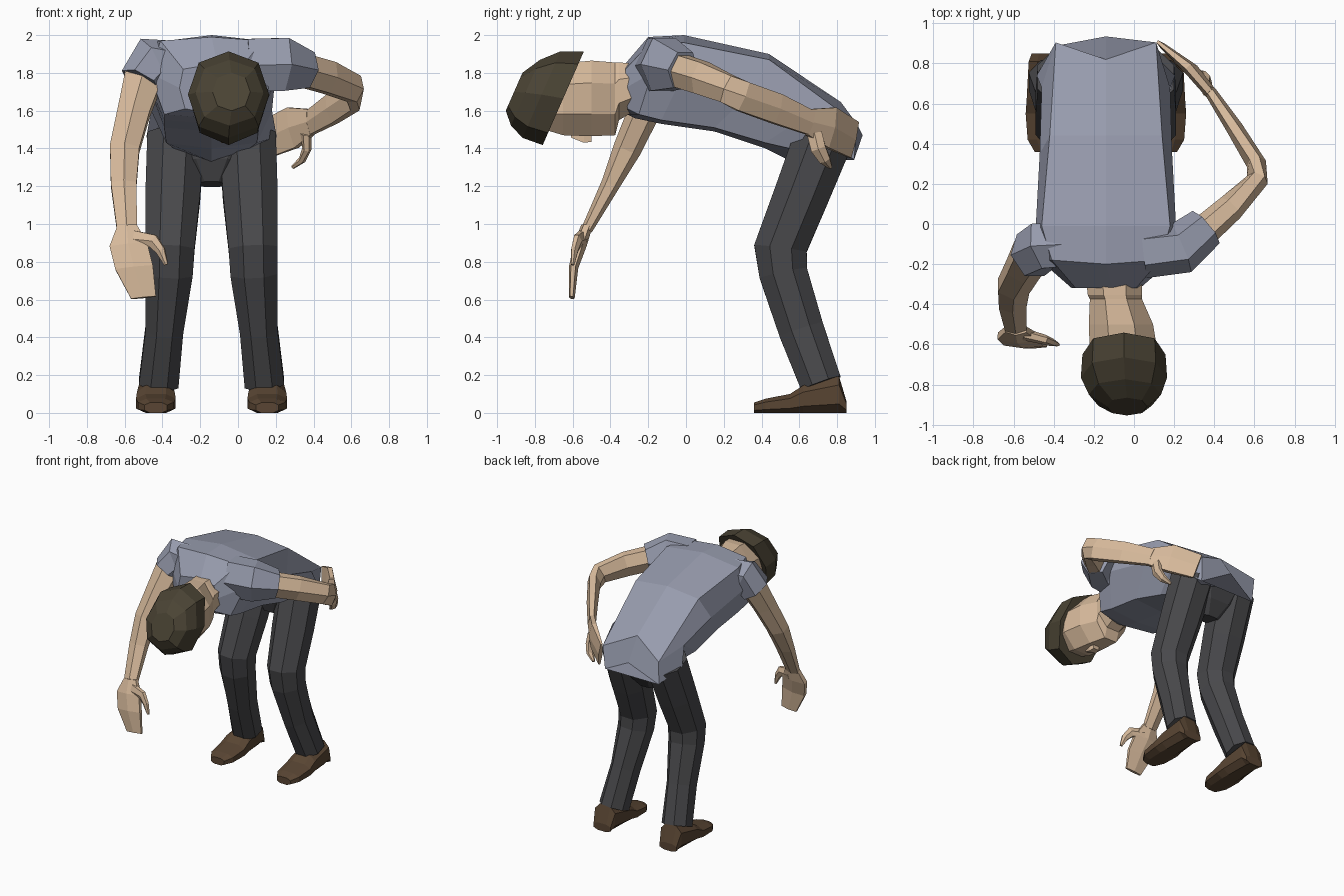
import bpy, bmesh, math
from mathutils import Vector as V

CX = -0.14  # mirror plane of the body


def material(name, rgb):
    m = bpy.data.materials.new(name)
    m.diffuse_color = (*rgb, 1)
    return m


SKIN = material("skin", (0.68, 0.49, 0.33))
SHIRT = material("shirt", (0.31, 0.33, 0.42))
CLOTH = material("trousers", (0.065, 0.065, 0.07))
HAIR = material("hair", (0.068, 0.056, 0.034))
LEATHER = material("leather", (0.1, 0.06, 0.033))


def skin(name, rings, mat):
    """Flat-shaded surface through equal-sized rings of points, capped at both ends."""
    bm = bmesh.new()
    vs = [[bm.verts.new(p) for p in r] for r in rings]
    n = len(vs[0])
    for a, b in zip(vs, vs[1:]):
        for i in range(n):
            j = (i + 1) % n
            bm.faces.new((a[i], a[j], b[j], b[i]))
    bm.faces.new(vs[0])
    bm.faces.new(vs[-1])
    bmesh.ops.recalc_face_normals(bm, faces=bm.faces)
    me = bpy.data.meshes.new(name)
    bm.to_mesh(me)
    bm.free()
    me.materials.append(mat)
    ob = bpy.data.objects.new(name, me)
    bpy.context.collection.objects.link(ob)
    return ob


def tube(name, path, mat, ref=(1, 0, 0), n=6, half=True, axis=None, power=1):
    """Sections (x, y, z, radius along ref, radius across) swept along a path."""
    pts = [V(p[:3]) for p in path]
    shape = []
    for i in range(n):
        a = 2 * math.pi * (i + (0.5 if half else 0)) / n
        c, s = math.cos(a), math.sin(a)
        shape.append((math.copysign(abs(c) ** power, c), math.copysign(abs(s) ** power, s)))
    mu, mv = max(p[0] for p in shape), max(p[1] for p in shape)
    rings = []
    for i, p in enumerate(path):
        if axis:
            t = V(axis).normalized()
        else:
            a = (pts[i] - pts[i - 1]).normalized() if i else V()
            b = (pts[i + 1] - pts[i]).normalized() if i + 1 < len(pts) else V()
            t = (a + b).normalized()
        u = V(ref)
        u = (u - t * u.dot(t)).normalized()
        v = t.cross(u)
        rings.append([pts[i] + u * (p[3] * c / mu) + v * (p[4] * s / mv) for c, s in shape])
    return skin(name, rings, mat)


# Legs and shoes, mirrored
LEG = [(.28, .715, .155, .105, .11), (.25, .61, .44, .1, .12), (.225, .515, .74, .125, .128),
       (.22, .5, .87, .13, .14), (.205, .61, 1.15, .145, .145), (.19, .73, 1.46, .15, .155)]
SHOE = [(.36, .055, .06), (.42, .075, .095), (.55, .1, .105), (.62, .145, .1),
        (.81, .195, .09), (.85, .06, .075)]  # y, height, half width
for side, s in (("left", 1), ("right", -1)):
    tube(side + "_trouser_leg", [(CX + s * -x, y, z, a, b) for x, y, z, a, b in LEG], CLOTH, n=8)
    tube(side + "_shoe", [(CX - s * .295, y, h / 2, w, h / 2) for y, h, w in SHOE],
         LEATHER, n=8, axis=(0, 1, 0), power=.75)

# Seat of the trousers
tube("trouser_seat", [(CX, .66, 1.21, .09, .07), (CX, .68, 1.32, .2, .13), (CX, .72, 1.45, .3, .15)],
     CLOTH, n=8, axis=(0, .2, 1))

# Shirt body: each station lists back centre, back corner, flank, belly corner, belly centre
STATIONS = [
    [(0, .935, 1.47), (.24, .89, 1.34), (.345, .74, 1.46), (.2, .55, 1.40), (0, .56, 1.33)],
    [(0, .82, 1.645), (.25, .905, 1.53), (.32, .68, 1.60), (.24, .42, 1.43), (0, .42, 1.40)],
    [(0, .44, 1.90), (.28, .44, 1.87), (.33, .35, 1.70), (.25, .15, 1.51), (0, .15, 1.49)],
    [(0, -.01, 2.0), (.32, -.01, 1.96), (.35, -.02, 1.78), (.25, -.13, 1.55), (0, -.13, 1.53)],
    [(0, -.20, 1.99), (.27, -.18, 1.97), (.33, -.18, 1.80), (.25, -.25, 1.58), (0, -.27, 1.56)],
    [(.03, -.32, 1.85), (.15, -.32, 1.82), (.17, -.32, 1.72), (.14, -.31, 1.61), (.03, -.31, 1.58)]]
skin("shirt_body", [[(CX + x, y, z) for x, y, z in st] +
                    [(CX - x, y, z) for x, y, z in st[3:0:-1]] for st in STATIONS], SHIRT)

# Sleeves
tube("left_sleeve", [(-.34, -.1, 1.85, .11, .12), (-.455, -.11, 1.86, .115, .135),
                     (-.515, -.155, 1.755, .11, .115)], SHIRT, ref=(0, 1, 0))
tube("right_sleeve", [(.05, -.14, 1.84, .14, .13), (.235, -.12, 1.845, .14, .13),
                      (.36, -.015, 1.815, .095, .105)], SHIRT, ref=(0, 0, 1))

# Hanging left arm, hand and thumb
tube("left_arm", [(-.5, -.14, 1.77, .1, .095), (-.55, -.22, 1.6, .085, .085),
                  (-.6, -.31, 1.4, .078, .075), (-.605, -.4, 1.21, .068, .05),
                  (-.588, -.525, .97, .053, .03)], SKIN)
tube("left_hand", [(-.588, -.525, .99, .052, .03), (-.58, -.56, .89, .1, .035),
                   (-.55, -.595, .77, .1, .025), (-.5, -.605, .61, .066, .016)],
     SKIN, ref=(1, 0, .2), axis=(.1, -.2, -1))
tube("left_thumb", [(-.55, -.55, .92, .045, .03), (-.45, -.575, .91, .035, .025),
                    (-.41, -.59, .86, .025, .02), (-.38, -.6, .785, .01, .01)],
     SKIN, ref=(0, 0, 1))

# Bent right arm with the hand on the hip
tube("right_arm", [(.32, -.06, 1.82, .085, .08), (.48, .08, 1.775, .085, .07),
                   (.615, .22, 1.715, .075, .055), (.61, .3, 1.675, .08, .05),
                   (.5, .48, 1.61, .08, .042), (.38, .66, 1.535, .065, .03)],
     SKIN, ref=(0, 0, 1))
tube("right_hand", [(.385, .65, 1.54, .07, .03), (.29, .765, 1.51, .11, .035),
                    (.14, .89, 1.445, .1, .015)], SKIN, ref=(0, 0, 1))
tube("right_thumb", [(.36, .68, 1.48, .04, .03), (.365, .7, 1.4, .04, .025),
                     (.34, .735, 1.34, .03, .02), (.29, .765, 1.3, .01, .01)],
     SKIN, ref=(0, 1, 0))

# Neck and face: y, top, bottom, half width, centre x
HEAD = [(-.27, 1.85, 1.6, .14, -.1), (-.355, 1.855, 1.55, .135, -.095),
        (-.375, 1.855, 1.47, .13, -.09), (-.5, 1.865, 1.465, .16, -.065),
        (-.65, 1.85, 1.47, .17, -.05), (-.75, 1.8, 1.5, .14, -.05)]
tube("head", [(x, y, (a + b) / 2, w, (a - b) / 2) for y, a, b, w, x in HEAD],
     SKIN, n=8, axis=(0, -1, 0))
tube("nose", [(-.06, -.61, 1.47, .012, .012), (-.06, -.54, 1.455, .03, .025),
              (-.06, -.5, 1.46, .025, .025)], SKIN, n=4, axis=(0, 1, 0))

# Cap of hair over the crown and back of the head
tube("hair", [(-.05, -.65, 1.665, .207, .27), (-.05, -.765, 1.685, .215, .25),
              (-.045, -.85, 1.695, .18, .19), (-.035, -.91, 1.7, .1, .11)],
     HAIR, n=8, half=False, axis=(0, -.91, .4), power=.88)
